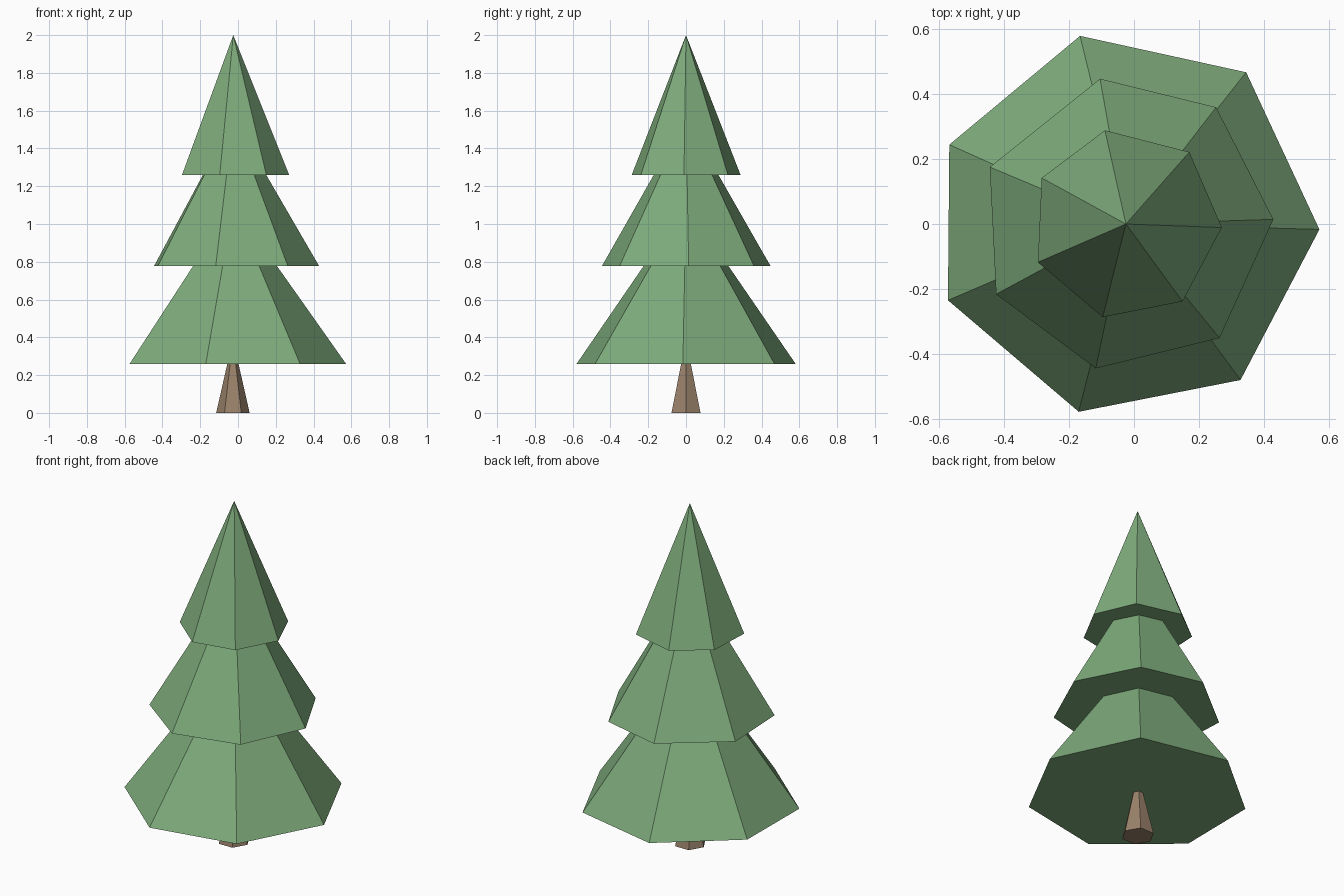
import bpy, bmesh
from math import radians, cos, sin

if "Cube" in bpy.data.objects:
    bpy.data.objects.remove(bpy.data.objects["Cube"])

CX = -0.025  # tree axis


def material(name, rgb):
    m = bpy.data.materials.new(name)
    m.diffuse_color = (*rgb, 1)
    m.use_nodes = True
    m.node_tree.nodes["Principled BSDF"].inputs["Base Color"].default_value = m.diffuse_color
    return m


def cone(name, radius, z0, z1, angles, mat, cx=CX):
    """Closed flat-faced cone whose base corners sit at the given angles."""
    bm = bmesh.new()
    ring = [bm.verts.new((cx + radius * cos(radians(a)), radius * sin(radians(a)), z0))
            for a in angles]
    tip = bm.verts.new((cx, 0, z1))
    bm.faces.new(ring[::-1])
    for a, b in zip(ring, ring[1:] + ring[:1]):
        bm.faces.new((a, b, tip))
    mesh = bpy.data.meshes.new(name)
    bm.to_mesh(mesh)
    bm.free()
    mesh.materials.append(mat)
    obj = bpy.data.objects.new(name, mesh)
    bpy.context.collection.objects.link(obj)


green = material("needle green", (0.21, 0.41, 0.20))
brown = material("bark brown", (0.32, 0.22, 0.145))

# Six-sided tapering trunk
cone("trunk", 0.0885, 0, 0.39, range(0, 360, 60), brown, -0.027)

# Three seven-sided foliage tiers with slightly uneven corners
cone("lower_branches", 0.597, 0.26, 1.105, (-1.6, 51.6, 103.7, 155.8, 203.2, 255.9, 306.3), green)
cone("middle_branches", 0.455, 0.777, 1.56, (1.8, 52.3, 100.1, 157.3, 208.4, 258.2, 309.4), green)
cone("top_branches", 0.296, 1.26, 2.0, (-2.1, 48.6, 102.6, 151.3, 203.5, 256, 306.2), green)
